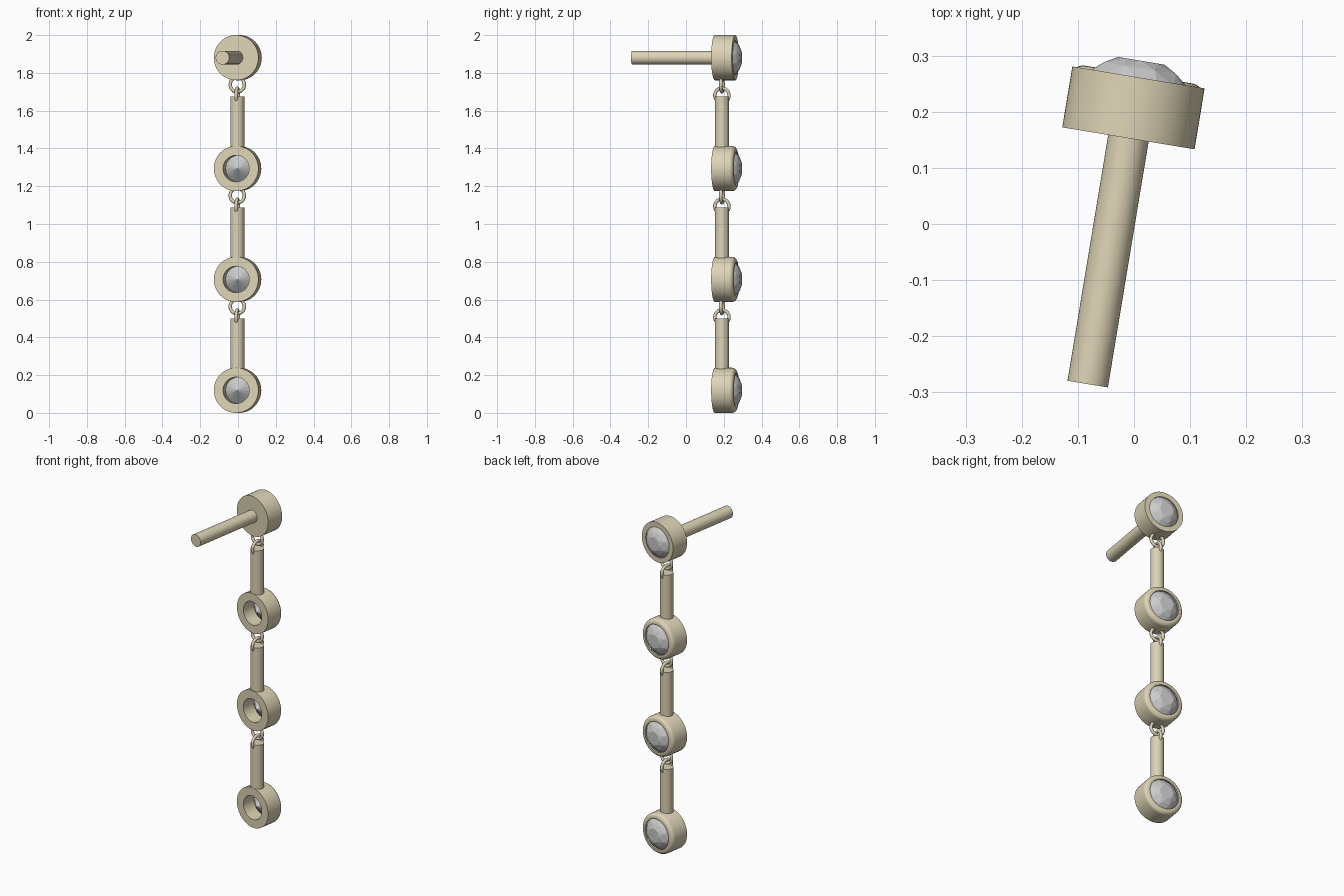
import bpy, bmesh, math
from mathutils import Matrix, Vector

if "Cube" in bpy.data.objects:
    bpy.data.objects.remove(bpy.data.objects["Cube"])

metal = bpy.data.materials.new("pale_gold")
metal.diffuse_color = (0.72, 0.65, 0.46, 1)
metal.use_nodes = True
metal.node_tree.nodes["Principled BSDF"].inputs["Base Color"].default_value = metal.diffuse_color

R = 0.1195                      # setting radius
STEP = (2 - 2 * R) / 3          # spacing of the settings
TURN = Matrix.Rotation(math.radians(-9.4), 4, 'Z')


def frame(z):
    """Local x = sideways, y = setting axis (towards the back), z = up."""
    return Matrix.Translation((-0.001, 0.207, z)) @ TURN


AXIS = Matrix.Rotation(-math.pi / 2, 4, 'X')   # local z -> setting axis


def finish(bm, name, matrix, mat=None, smooth=True):
    bmesh.ops.recalc_face_normals(bm, faces=bm.faces[:])
    me = bpy.data.meshes.new(name)
    bm.to_mesh(me)
    bm.free()
    me.transform(matrix)
    ob = bpy.data.objects.new(name, me)
    bpy.context.collection.objects.link(ob)
    if mat:
        me.materials.append(mat)
    if smooth:
        bpy.ops.object.select_all(action='DESELECT')
        ob.select_set(True)
        bpy.context.view_layer.objects.active = ob
        bpy.ops.object.shade_smooth_by_angle(angle=math.radians(35))
    return ob


def lathe(name, profile, matrix, closed, n=64):
    bm = bmesh.new()
    vs = [bm.verts.new((r, 0, z)) for r, z in profile]
    pairs = list(zip(vs, vs[1:])) + ([(vs[-1], vs[0])] if closed else [])
    edges = [bm.edges.new(p) for p in pairs]
    bmesh.ops.spin(bm, geom=vs + edges, axis=(0, 0, 1), cent=(0, 0, 0),
                   angle=2 * math.pi, steps=n, use_duplicate=False)
    bmesh.ops.remove_doubles(bm, verts=bm.verts[:], dist=1e-5)
    return finish(bm, name, matrix, metal)


def rod(name, radius, length, matrix):
    bm = bmesh.new()
    bmesh.ops.create_cone(bm, cap_ends=True, segments=40, radius1=radius,
                          radius2=radius, depth=length)
    return finish(bm, name, matrix, metal)


def ring(name, matrix, major=0.038, minor=0.009):
    prof = [(major + minor * math.cos(a), minor * math.sin(a))
            for a in (i * math.pi / 6 for i in range(12))]
    return lathe(name, prof, matrix, True, 36)


def gem(name, matrix):
    bm = bmesh.new()
    # girdle, crown break, table
    for n, r, z, off in ((16, 0.091, 0.050, 0), (16, 0.091, 0.045, 0),
                         (8, 0.070, 0.072, 0.5), (8, 0.042, 0.085, 0)):
        for i in range(n):
            a = (i + off) * 2 * math.pi / n
            bm.verts.new((r * math.cos(a), r * math.sin(a), z))
    bm.verts.new((0, 0, -0.03))   # culet
    bmesh.ops.convex_hull(bm, input=bm.verts[:])
    bmesh.ops.dissolve_limit(bm, angle_limit=0.01, verts=bm.verts[:],
                             edges=bm.edges[:])
    finish(bm, name, matrix, smooth=False)


# open lower bezel with a rounded back edge
f = 0.022
bezel = [(0.070, -0.055), (R, -0.055)]
bezel += [(R - f + f * math.cos(a), 0.060 - f + f * math.sin(a))
          for a in (i * math.pi / 12 for i in range(7))]
bezel += [(0.090, 0.060), (0.090, 0.044), (0.070, 0.028)]
# solid top stud with a conical gem seat
stud = [(0, -0.055), (R, -0.055), (R, 0.055), (0.090, 0.055),
        (0.090, 0.044), (0, -0.032)]

for k in range(4):
    zc = R + k * STEP
    m = frame(zc)
    if k == 3:
        lathe("top_stud", stud, m @ AXIS, False)
        rod("ear_post", 0.0365, 0.454,
            m @ Matrix.Translation((0, -0.272, 0)) @ AXIS)
    else:
        lathe(f"bezel_{k}", bezel, m @ AXIS, True)
        rod(f"link_bar_{k}", 0.037, 0.281,
            m @ Matrix.Translation((0, -0.017, 0.241)))
        # ring through the top of the bar, seen round from the side
        ring(f"bar_ring_{k}", m @ Matrix.Translation((0, -0.017, 0.387))
             @ Matrix.Rotation(math.pi / 2, 4, 'Y'))
    gem(f"gem_{k}", m @ AXIS)
    if k > 0:
        # ring hanging below the setting, seen round from the front
        ring(f"hanging_ring_{k}",
             m @ Matrix.Translation((0, -0.017, -0.143)) @ AXIS)
